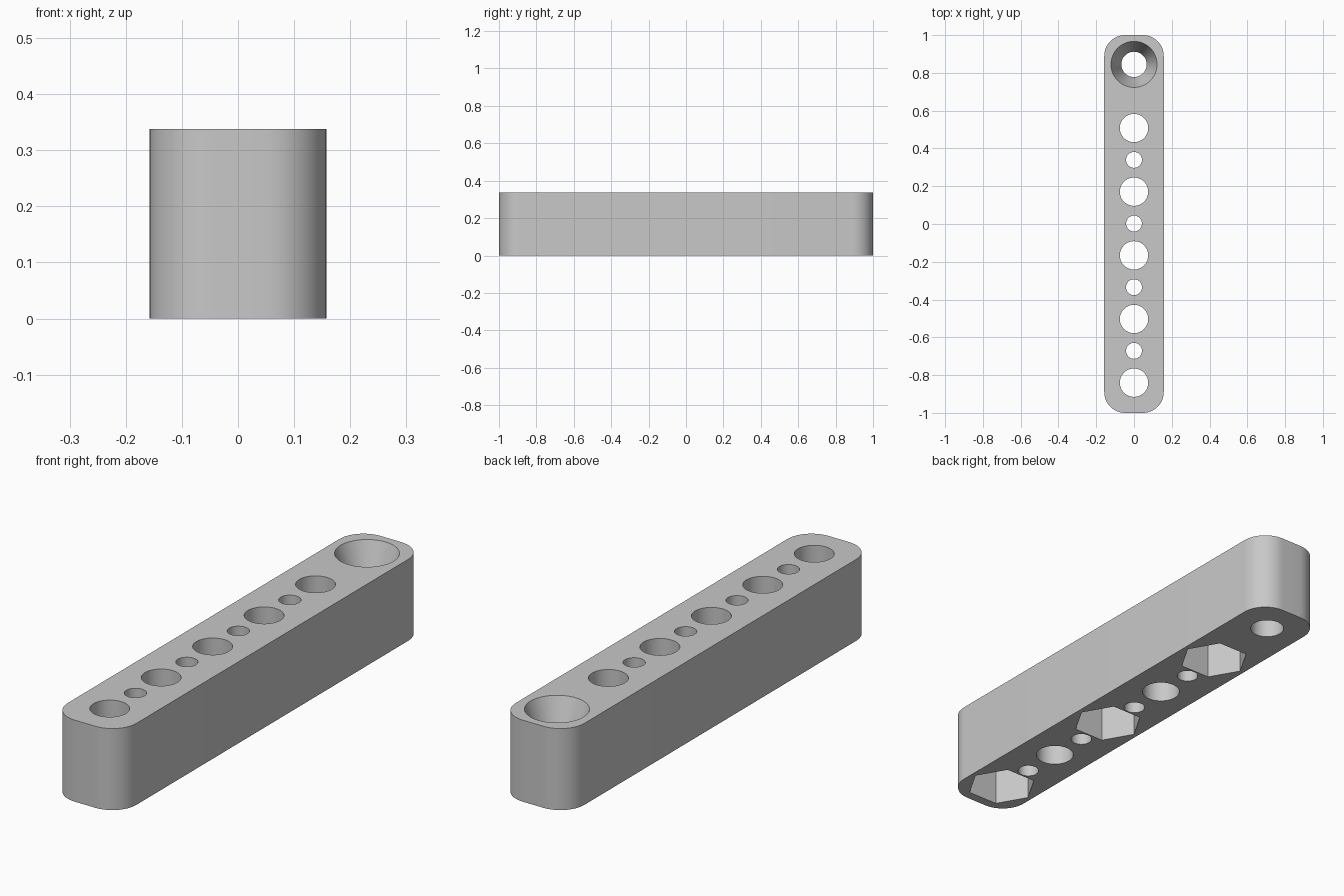
import bpy
import bmesh
import math
from mathutils import Matrix

if "Cube" in bpy.data.objects:
    bpy.data.objects.remove(bpy.data.objects["Cube"], do_unlink=True)

WIDTH, LENGTH, HEIGHT = 0.315, 2.0, 0.338
CORNER = 0.11
PITCH = 0.337
FIRST_Y = -0.84
NUT_DEPTH = 0.148
SINK_DEPTH = 0.15

grey = bpy.data.materials.new("light grey plastic")
grey.use_nodes = True
colour = (0.58, 0.58, 0.58, 1)
grey.diffuse_color = colour
grey.node_tree.nodes["Principled BSDF"].inputs["Base Color"].default_value = colour


def make_object(name, bm):
    mesh = bpy.data.meshes.new(name)
    bm.to_mesh(mesh)
    bm.free()
    mesh.materials.append(grey)
    obj = bpy.data.objects.new(name, mesh)
    bpy.context.collection.objects.link(obj)
    return obj


def cut(body, y, z_low, z_high, r_low, r_high, sides=64):
    """Subtract an upright cylinder, cone or prism from the body."""
    bm = bmesh.new()
    place = Matrix.Translation((0, y, (z_low + z_high) / 2))
    bmesh.ops.create_cone(bm, cap_ends=True, segments=sides, radius1=r_low,
                          radius2=r_high, depth=z_high - z_low, matrix=place)
    if sides == 6:
        # Point two corners of the hexagon across the bar
        corner = max(bm.verts, key=lambda v: v.co.x).co
        angle = math.atan2(corner.y - y, corner.x)
        bmesh.ops.rotate(bm, verts=bm.verts, cent=(0, y, 0),
                         matrix=Matrix.Rotation(-angle, 3, "Z"))
    cutter = make_object("cutter", bm)
    cutter.hide_render = True
    mod = body.modifiers.new("cut", "BOOLEAN")
    mod.operation = "DIFFERENCE"
    mod.solver = "EXACT"
    mod.object = cutter
    bpy.ops.object.modifier_apply(modifier=mod.name)
    bpy.data.objects.remove(cutter, do_unlink=True)


# Bar with rounded upright corners
bm = bmesh.new()
bmesh.ops.create_cube(bm, size=1)
bmesh.ops.scale(bm, vec=(WIDTH, LENGTH, HEIGHT), verts=bm.verts)
bmesh.ops.translate(bm, vec=(0, 0, HEIGHT / 2), verts=bm.verts)
upright = [e for e in bm.edges if abs(e.verts[0].co.z - e.verts[1].co.z) > 0.1]
bmesh.ops.bevel(bm, geom=upright, offset=CORNER, segments=12, profile=0.5,
                affect="EDGES")
bar = make_object("drilled_bar", bm)
bpy.context.view_layer.objects.active = bar
bar.select_set(True)

LOW, HIGH = -0.1, HEIGHT + 0.1

# Large holes, every second one with a hexagonal nut pocket underneath
for i in range(5):
    y = FIRST_Y + i * PITCH
    cut(bar, y, LOW, HIGH, 0.075, 0.075)
    if i % 2 == 0:
        cut(bar, y, LOW, NUT_DEPTH, 0.139, 0.139, sides=6)

# Small holes between the large ones
for i in range(4):
    cut(bar, FIRST_Y + (i + 0.5) * PITCH, LOW, HIGH, 0.042, 0.042)

# Countersunk screw hole at the back end
sink_y = FIRST_Y + 5 * PITCH
bore, rim = 0.067, 0.122
flare = (rim - bore) / SINK_DEPTH
cut(bar, sink_y, LOW, HIGH, bore, bore)
cut(bar, sink_y, HEIGHT - SINK_DEPTH, HIGH, bore, rim + flare * (HIGH - HEIGHT))

bpy.ops.object.shade_smooth_by_angle(angle=math.radians(20))
